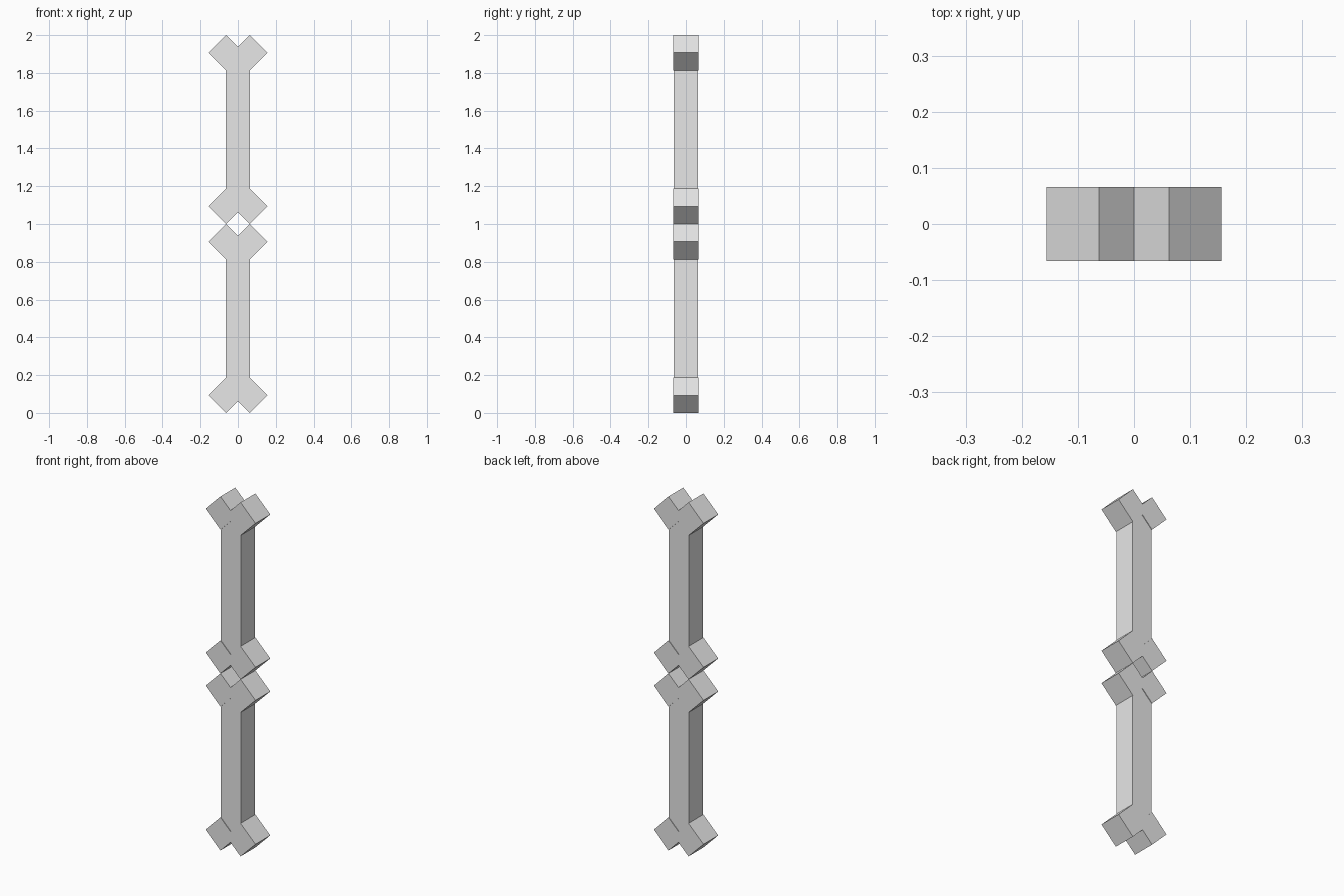
import bpy
import math

if "Cube" in bpy.data.objects:
    bpy.data.objects.remove(bpy.data.objects["Cube"])

bone_grey = bpy.data.materials.new("bone_grey")
bone_grey.diffuse_color = (0.8, 0.8, 0.8, 1.0)
bone_grey.use_nodes = True
bone_grey.node_tree.nodes["Principled BSDF"].inputs["Base Color"].default_value = bone_grey.diffuse_color

SHAFT = 0.125                      # shaft thickness
KNOB = 0.132                       # knob cube side
REACH = KNOB / math.sqrt(2)        # half diagonal of a tilted knob


def box(name, location, size, tilt=0.0):
    bpy.ops.mesh.primitive_cube_add(size=1, location=location, rotation=(0, tilt, 0))
    obj = bpy.context.object
    obj.name = name
    obj.scale = size
    bpy.ops.object.transform_apply(location=False, rotation=True, scale=True)
    obj.data.materials.append(bone_grey)
    return obj


# Two identical bones stacked end to end
for label, base in (("lower", 0.0), ("upper", 1.0)):
    # Square shaft, ending inside the knobs
    box(f"{label}_shaft", (0, 0, base + 0.5), (SHAFT, SHAFT, 1 - 2 * REACH))
    # Pair of tilted cube knobs at each end
    for end, z in (("bottom", base + REACH), ("top", base + 1 - REACH)):
        for side, sx in (("left", -1), ("right", 1)):
            box(f"{label}_{end}_{side}_knob", (sx * SHAFT / 2, 0, z),
                (KNOB, KNOB, KNOB), math.radians(45))
